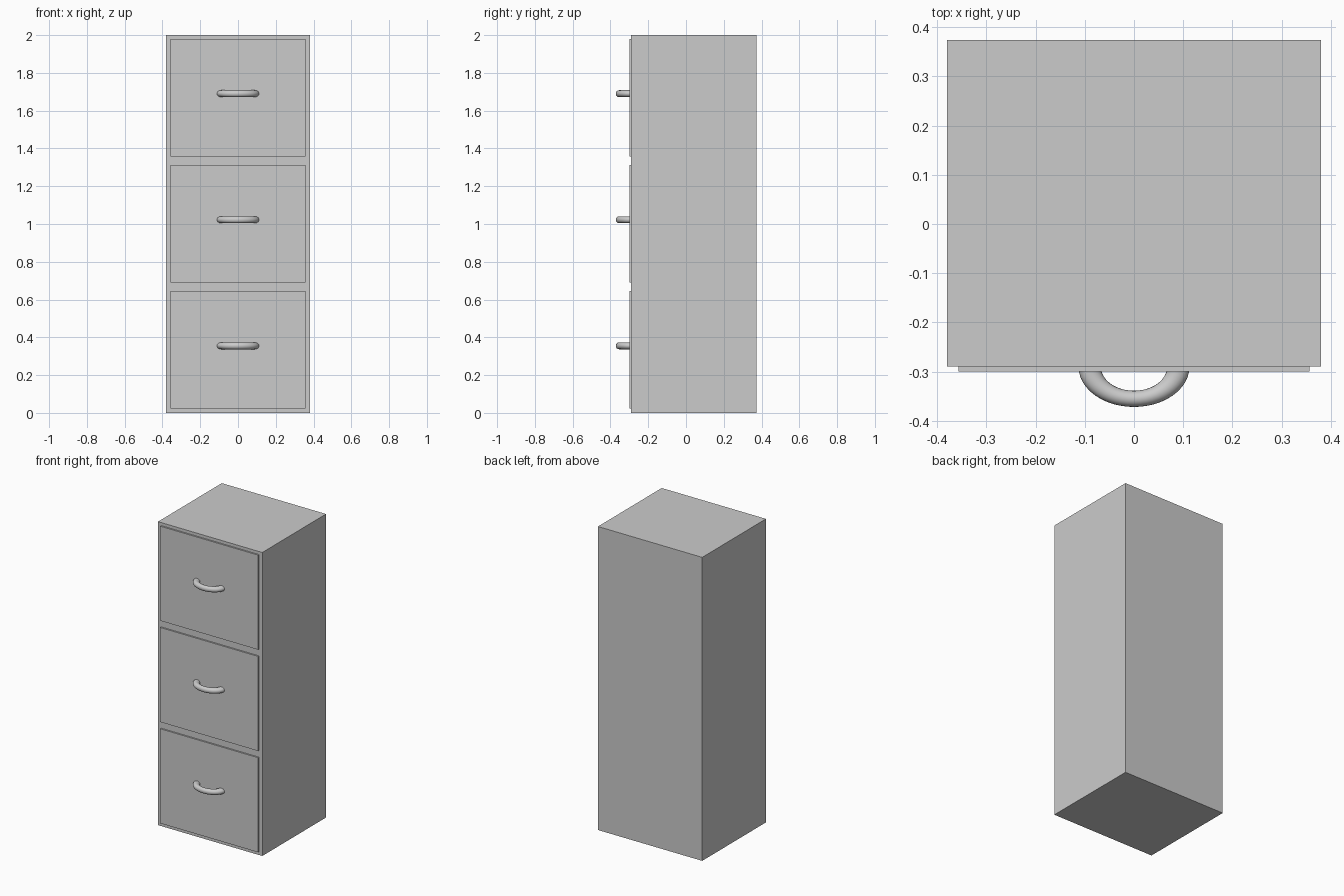
import bpy, bmesh

if "Cube" in bpy.data.objects:
    bpy.data.objects.remove(bpy.data.objects["Cube"])

PITCH = 0.6675      # vertical spacing of the drawers
FRONT = -0.29       # front plane of the cabinet body


def box(name, x0, x1, y0, y1, z0, z1):
    bpy.ops.mesh.primitive_cube_add(size=1, location=((x0 + x1) / 2, (y0 + y1) / 2, (z0 + z1) / 2))
    ob = bpy.context.object
    ob.name = name
    ob.scale = (x1 - x0, y1 - y0, z1 - z0)
    bpy.ops.object.transform_apply(location=False, rotation=False, scale=True)
    return ob


def handle(name, z):
    # front half of a slightly flattened torus
    bpy.ops.mesh.primitive_torus_add(major_radius=0.09, minor_radius=0.0227,
                                     major_segments=48, minor_segments=20)
    ob = bpy.context.object
    ob.name = name
    ob.scale = (1, 0.725, 0.8)
    ob.location = (0, FRONT, z)
    bm = bmesh.new()
    bm.from_mesh(ob.data)
    bmesh.ops.bisect_plane(bm, geom=bm.verts[:] + bm.edges[:] + bm.faces[:], dist=1e-5,
                           plane_co=(0, 0, 0), plane_no=(0, 1, 0), clear_outer=True)
    bmesh.ops.holes_fill(bm, edges=[e for e in bm.edges if e.is_boundary])
    bm.to_mesh(ob.data)
    bm.free()
    bpy.ops.object.transform_apply(location=False, rotation=False, scale=True)
    bpy.ops.object.shade_smooth_by_angle()
    return ob


# cabinet body
box("cabinet_body", -0.38, 0.38, FRONT, 0.374, 0, 2)

# three drawers with handles
for i in range(3):
    z = i * PITCH
    box(f"drawer_front_{i + 1}", -0.357, 0.357, FRONT - 0.01, FRONT, z + 0.022, z + 0.645)
    handle(f"drawer_handle_{i + 1}", z + 0.355)
